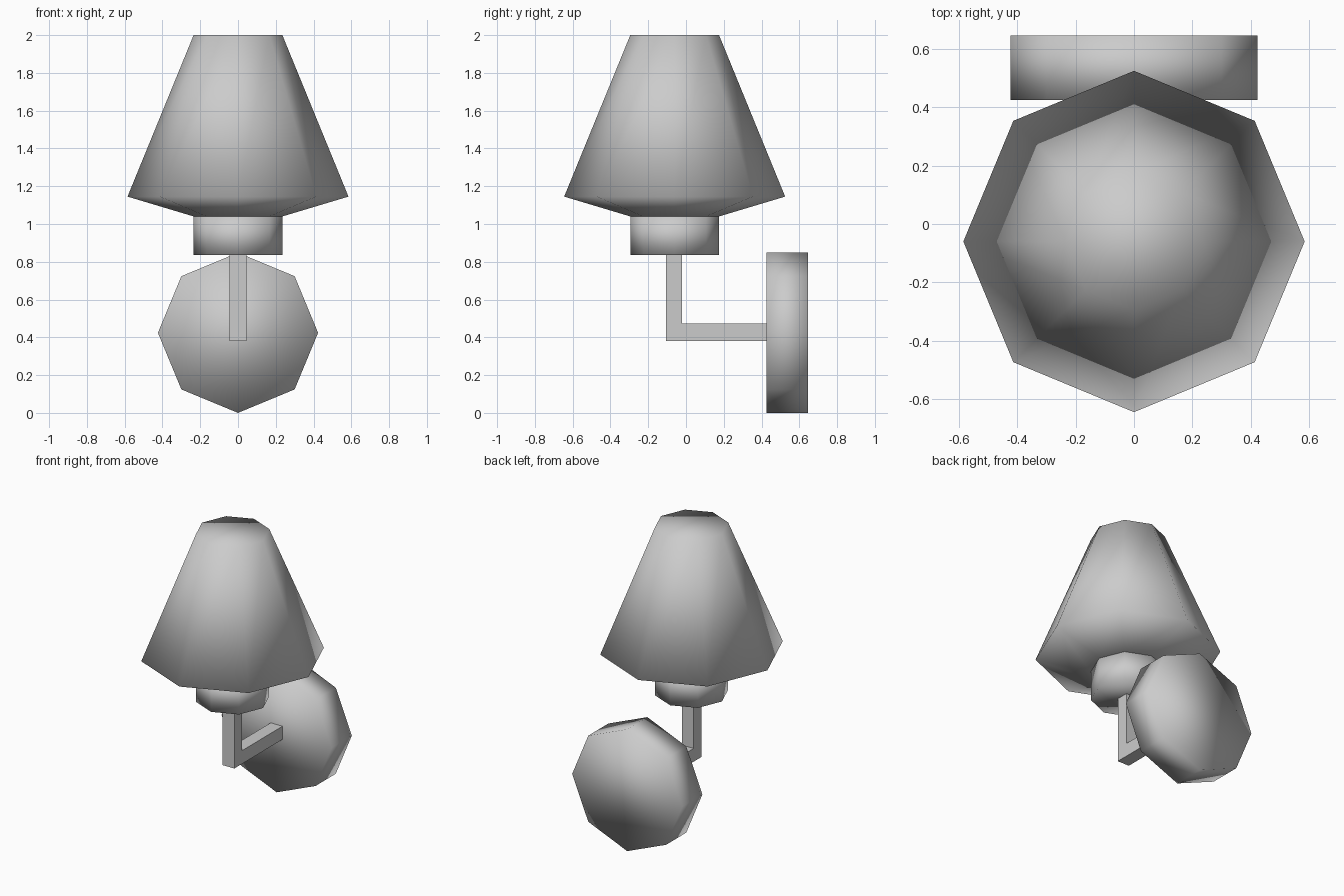
import bpy, bmesh
from math import cos, sin, pi
from mathutils import Matrix

cube = bpy.data.objects.get("Cube")
if cube:
    bpy.data.objects.remove(cube, do_unlink=True)

SIDES = 8
LAMP_Y = -0.06

# One plain grey for the whole lamp
grey = bpy.data.materials.new("plain_grey")
grey.use_nodes = True
grey.diffuse_color = (0.6, 0.6, 0.6, 1)
grey.node_tree.nodes["Principled BSDF"].inputs["Base Color"].default_value = (0.6, 0.6, 0.6, 1)


def finish(name, bm, smooth):
    bmesh.ops.recalc_face_normals(bm, faces=bm.faces)
    for face in bm.faces:
        face.smooth = smooth
    mesh = bpy.data.meshes.new(name)
    bm.to_mesh(mesh)
    bm.free()
    mesh.materials.append(grey)
    obj = bpy.data.objects.new(name, mesh)
    bpy.context.collection.objects.link(obj)
    return obj


def lathe(name, profile, matrix):
    """Closed eight-sided solid from (radius, height) pairs."""
    bm = bmesh.new()
    angles = [2 * pi * i / SIDES for i in range(SIDES)]
    rings = [[bm.verts.new((r * cos(a), r * sin(a), h)) for a in angles]
             for r, h in profile]
    for low, high in zip(rings, rings[1:]):
        for i in range(SIDES):
            j = (i + 1) % SIDES
            bm.faces.new((low[i], low[j], high[j], high[i]))
    bm.faces.new(rings[0])
    bm.faces.new(rings[-1])
    bmesh.ops.transform(bm, matrix=matrix, verts=bm.verts)
    return finish(name, bm, True)


# Shade and the socket below it share one upright axis
upright = Matrix.Translation((0, LAMP_Y, 0))
lathe("lamp_shade", [(0.235, 1.04), (0.585, 1.145), (0.235, 2.0)], upright)
lathe("lamp_socket", [(0.235, 0.835), (0.235, 1.04)], upright)

# Wall plate lies on its side, facing the front
sideways = Matrix.Translation((0, 0.425, 0.424)) @ Matrix.Rotation(-pi / 2, 4, "X")
lathe("wall_plate", [(0.424, 0), (0.424, 0.222)], sideways)

# Square-section L-shaped arm: side outline extruded across x
bm = bmesh.new()
outline = [(-0.105, 0.38), (0.43, 0.38), (0.43, 0.472),
           (-0.02, 0.472), (-0.02, 0.84), (-0.105, 0.84)]
face = bm.faces.new([bm.verts.new((-0.045, y, z)) for y, z in outline])
side = bmesh.ops.extrude_face_region(bm, geom=[face])
moved = [g for g in side["geom"] if isinstance(g, bmesh.types.BMVert)]
bmesh.ops.translate(bm, vec=(0.09, 0, 0), verts=moved)
finish("support_arm", bm, False)
